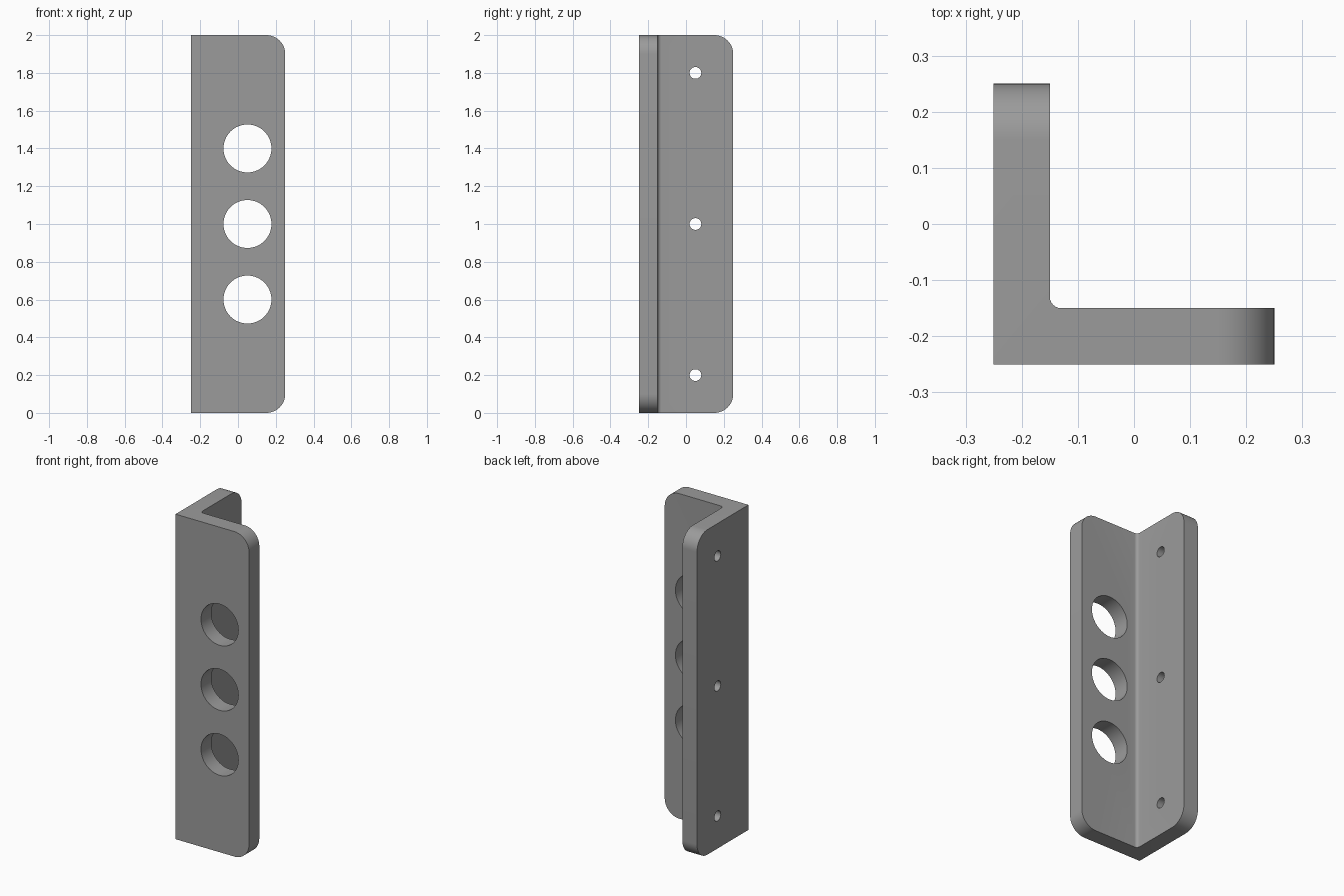
import bpy, bmesh, math

if "Cube" in bpy.data.objects:
    bpy.data.objects.remove(bpy.data.objects["Cube"])

grey = bpy.data.materials.new("grey metal")
grey.diffuse_color = (0.33, 0.33, 0.33, 1)
grey.use_nodes = True
grey.node_tree.nodes["Principled BSDF"].inputs["Base Color"].default_value = grey.diffuse_color

H, S, T = 2.0, 0.25, 0.10  # height, half width, plate thickness

# Angle bracket: L profile extruded upwards
bm = bmesh.new()
profile = [(-S, -S), (S, -S), (S, T - S), (T - S, T - S), (T - S, S), (-S, S)]
base = bm.faces.new([bm.verts.new((x, y, 0)) for x, y in profile])
top = bmesh.ops.extrude_face_region(bm, geom=[base])["geom"]
bmesh.ops.translate(bm, verts=[v for v in top if isinstance(v, bmesh.types.BMVert)], vec=(0, 0, H))
bmesh.ops.recalc_face_normals(bm, faces=bm.faces)


def round_edges(test, radius, segments):
    edges = [e for e in bm.edges if test(e.verts[0].co, e.verts[1].co)]
    bmesh.ops.bevel(bm, geom=edges, offset=radius, offset_type='OFFSET',
                    segments=segments, profile=0.5, affect='EDGES')


# Rounded free corners of both flanges, then the inner fillet
round_edges(lambda a, b: abs(a.z - b.z) < 1e-4 and
            (min(a.x, b.x) > S - 1e-4 or min(a.y, b.y) > S - 1e-4), 0.10, 12)
round_edges(lambda a, b: abs(a.z - b.z) > 1 and
            all(abs(c - (T - S)) < 1e-4 for c in (a.x, a.y, b.x, b.y)), 0.02, 6)
mesh = bpy.data.meshes.new("angle_bracket")
bm.to_mesh(mesh)
bm.free()
mesh.materials.append(grey)
bracket = bpy.data.objects.new("angle_bracket", mesh)
bpy.context.collection.objects.link(bracket)


def drill(location, rotation, radius, sides):
    bpy.ops.mesh.primitive_cylinder_add(vertices=sides, radius=radius, depth=0.18,
                                        location=location, rotation=rotation)
    cutter = bpy.context.object
    cutter.data.materials.append(grey)
    bpy.context.view_layer.objects.active = bracket
    mod = bracket.modifiers.new("hole", 'BOOLEAN')
    mod.operation, mod.solver, mod.object = 'DIFFERENCE', 'EXACT', cutter
    bpy.ops.object.modifier_apply(modifier=mod.name)
    bpy.data.objects.remove(cutter)


# Large holes in the front flange, small screw holes in the side flange
for z in (0.6, 1.0, 1.4):
    drill((0.05, -0.20, z), (math.pi / 2, 0, 0), 0.127, 64)
for z in (0.2, 1.0, 1.8):
    drill((-0.20, 0.05, z), (0, math.pi / 2, 0), 0.031, 32)

# Smooth rounded surfaces, sharp rims
bpy.ops.object.select_all(action='DESELECT')
bracket.select_set(True)
bpy.context.view_layer.objects.active = bracket
bpy.ops.object.shade_smooth_by_angle(angle=math.radians(30))
